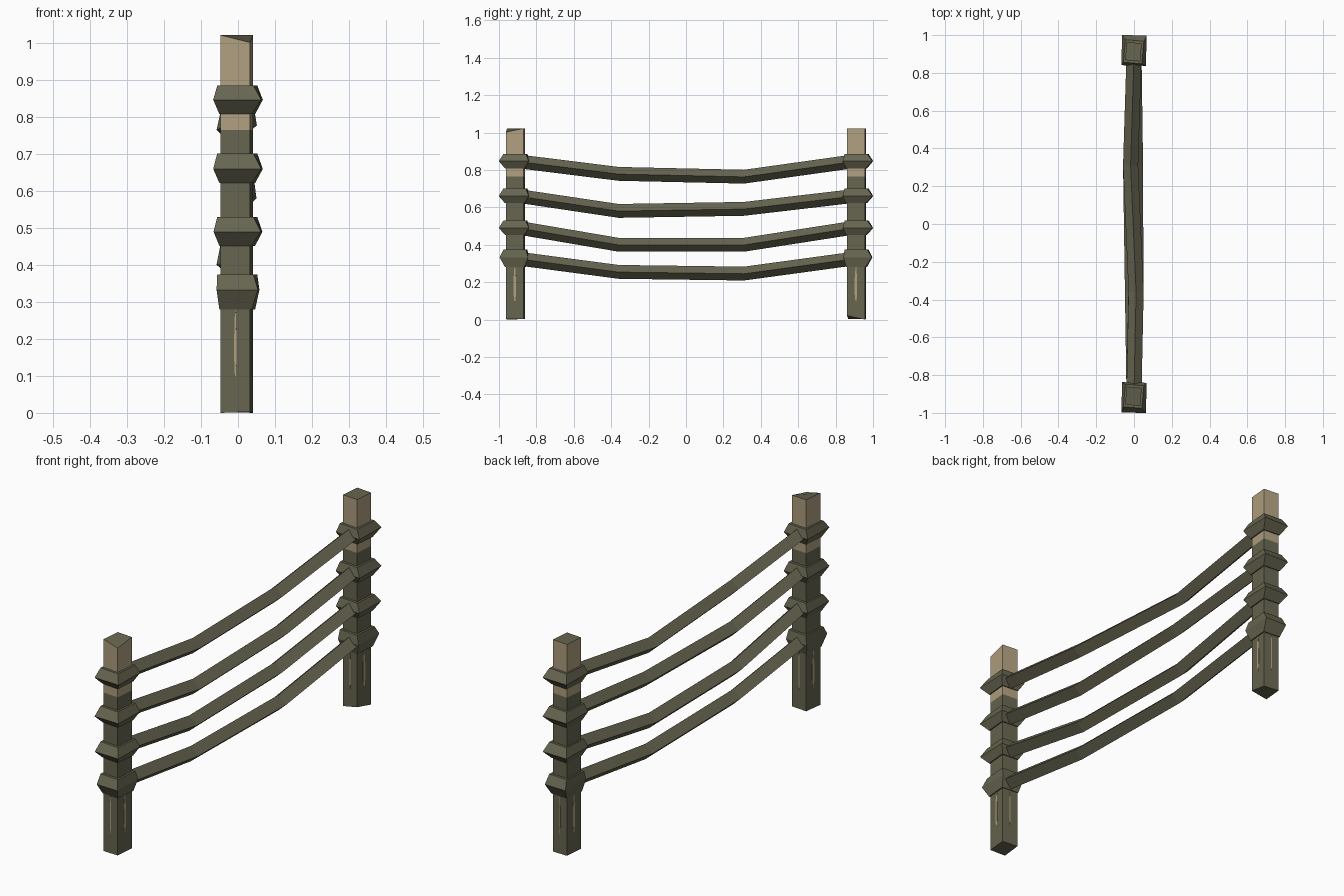
import bpy, bmesh, math
from mathutils import Vector

if "Cube" in bpy.data.objects:
    bpy.data.objects.remove(bpy.data.objects["Cube"])


def material(name, rgb):
    m = bpy.data.materials.new(name)
    m.diffuse_color = (*rgb, 1)
    m.use_nodes = True
    m.node_tree.nodes["Principled BSDF"].inputs["Base Color"].default_value = m.diffuse_color
    return m


OLIVE = material("dark olive bark", (0.135, 0.13, 0.08))
TAN = material("pale bare wood", (0.44, 0.35, 0.215))


def loft(name, loops, colours=None):
    """Closed tube through four-sided loops; colours gives one index per band."""
    bm = bmesh.new()
    rings = [[bm.verts.new(p) for p in loop] for loop in loops]
    for i, (a, b) in enumerate(zip(rings, rings[1:])):
        for k in range(4):
            f = bm.faces.new((a[k], a[(k + 1) % 4], b[(k + 1) % 4], b[k]))
            f.material_index = colours[i] if colours else 0
    bm.faces.new(rings[0][::-1])
    bm.faces.new(rings[-1])
    bmesh.ops.recalc_face_normals(bm, faces=bm.faces)
    me = bpy.data.meshes.new(name)
    bm.to_mesh(me)
    bm.free()
    me.materials.append(OLIVE)
    me.materials.append(TAN)
    ob = bpy.data.objects.new(name, me)
    bpy.context.collection.objects.link(ob)
    return ob


def rect(cx, cy, z, hx, hy, turn=0.0):
    c, s = math.cos(turn), math.sin(turn)
    return [Vector((cx + x * hx * c - y * hy * s, cy + x * hx * s + y * hy * c, z))
            for x, y in ((-1, -1), (1, -1), (1, 1), (-1, 1))]


TURN = math.radians(-5)

for label, side in (("front", -1), ("back", 1)):
    cy = side * 0.912
    # post: olive below, bare wood above, slightly uneven cut at the ends
    loops = [rect(-0.003, cy, z, 0.040, 0.048, TURN) for z in (0.003, 0.765, 1.022)]
    if side < 0:
        loops[2][1].z -= 0.02
        loops[0][0].z = 0.0
    else:
        loops[0][1].z += 0.018
        loops[0][2].z = 0.0
    post = loft(label + "_post", loops, (0, 1))

    # worn slivers low on the post faces
    for n, (nx, ny) in enumerate(((1, 0), (-1, 0), (0, -1), (0, 1))):
        c, s = math.cos(TURN), math.sin(TURN)
        d = Vector((nx * c - ny * s, nx * s + ny * c, 0))
        p = Vector((-0.003, cy, 0)) + d * (0.040 if nx else 0.048)
        hw = 0.007 if nx else 0.003
        loft(f"{label}_worn_sliver_{n}",
             [rect(p.x, p.y, z, 0.001 if nx else w, w if nx else 0.001, TURN)
              for z, w in ((0.1, hw * 0.4), (0.14, hw), (0.21, hw), (0.28, hw * 0.3))],
             (1, 1, 1))

    # rope wraps, bulging at the middle
    for n, (zb, zm, zt, hx, hy) in enumerate((
            (0.28, 0.333, 0.375, 0.056, 0.076), (0.452, 0.49, 0.53, 0.064, 0.08),
            (0.622, 0.66, 0.702, 0.065, 0.08), (0.808, 0.847, 0.886, 0.065, 0.08))):
        y = side * 0.919
        loft(f"{label}_wrap_{n + 1}",
             [rect(-0.002, cy, zb, 0.044, 0.052, TURN),
              rect(0, y, zm, hx, hy, TURN * 0.3),
              rect(-0.002, cy, zt, 0.049, 0.060, TURN)])

# sagging rails with a diamond section: end z, then x and z at the two bends
for n, (ze, x1, z1, x2, z2) in enumerate((
        (0.325, 0.0, 0.255, 0.0, 0.246), (0.49, -0.008, 0.40, -0.018, 0.40),
        (0.66, 0.01, 0.581, 0.008, 0.592), (0.845, 0.011, 0.779, -0.018, 0.764))):
    path = ((0, -0.89, ze), (x1, -0.36, z1), (x2, 0.31, z2), (0, 0.89, ze))
    loft(f"rail_{n + 1}",
         [[Vector((x + 0.04 * a, y, z + 0.037 * b))
           for a, b in ((-1, 0.03), (0, -1), (1, -0.03), (0, 1))] for x, y, z in path])
